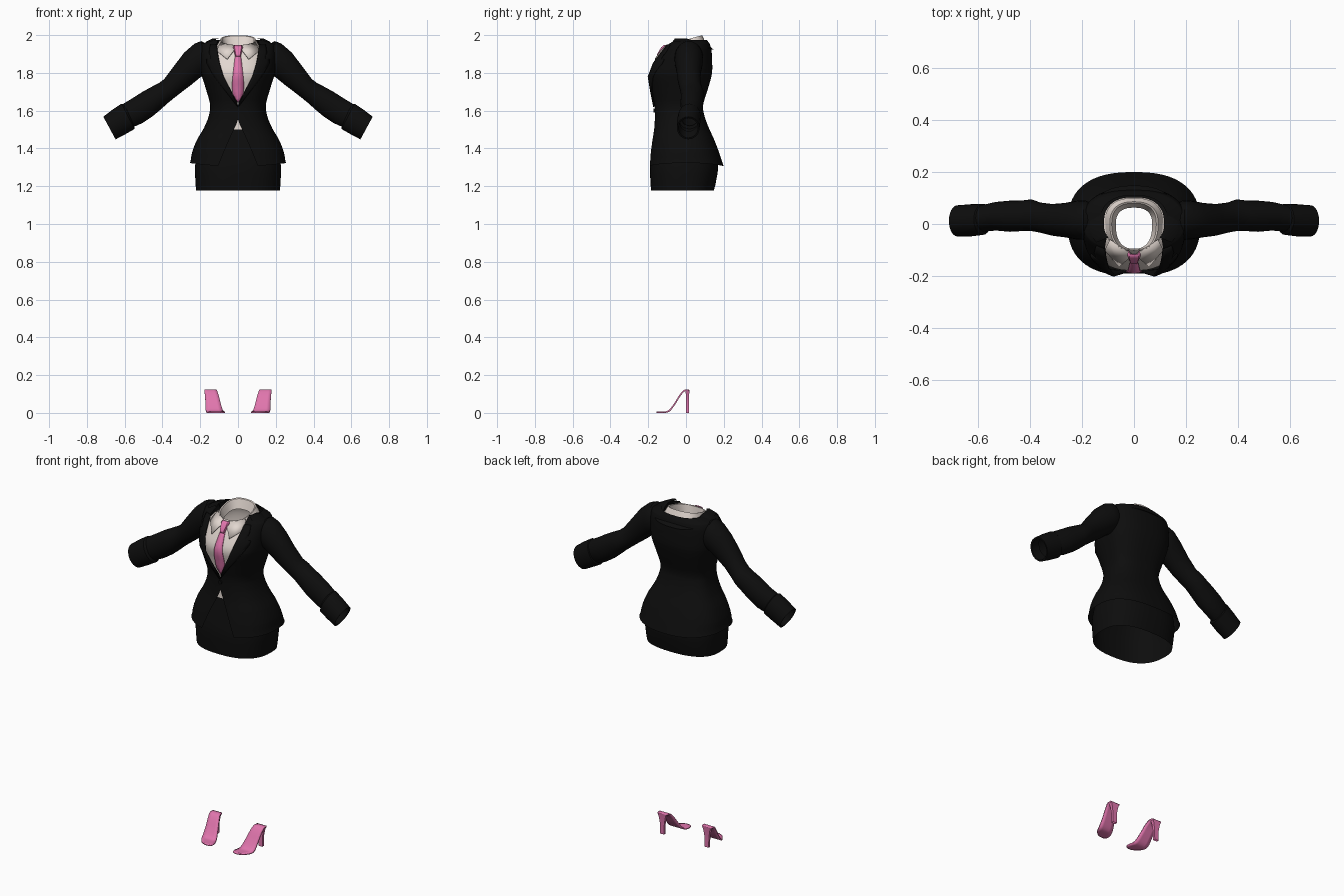
import bpy, math
from math import sin, cos, pi, asin

if "Cube" in bpy.data.objects:
    bpy.data.objects.remove(bpy.data.objects["Cube"])


def material(name, rgb):
    m = bpy.data.materials.new(name)
    m.diffuse_color = (*rgb, 1)
    m.use_nodes = True
    m.node_tree.nodes["Principled BSDF"].inputs["Base Color"].default_value = m.diffuse_color
    return m


BLACK = material("suit black", (0.004, 0.004, 0.004))
WHITE = material("shirt cream", (0.76, 0.68, 0.63))
PINK = material("pink", (0.75, 0.18, 0.42))


def loft(name, rows, mat, closed=False, mirror=False, thick=0, angle=40):
    """Skin a grid of points; closed joins the end of each row to its start."""
    n = len(rows[0])
    verts = [p for r in rows for p in r]
    faces = []
    for r in range(len(rows) - 1):
        for i in range(n if closed else n - 1):
            j = (i + 1) % n
            faces.append((r * n + i, r * n + j, (r + 1) * n + j, (r + 1) * n + i))
    me = bpy.data.meshes.new(name)
    me.from_pydata(verts, [], faces)
    me.materials.append(mat)
    ob = bpy.data.objects.new(name, me)
    bpy.context.collection.objects.link(ob)
    if thick:
        s = ob.modifiers.new("thickness", 'SOLIDIFY')
        s.thickness, s.offset = thick, -1
    if mirror:
        ob.modifiers.new("mirror", 'MIRROR').use_clip = False
    bpy.ops.object.select_all(action='DESELECT')
    ob.select_set(True)
    bpy.context.view_layer.objects.active = ob
    bpy.ops.object.shade_smooth_by_angle(angle=math.radians(angle))
    return ob


def sample(rows, k):
    """Smoothly interpolate rows keyed by their first value."""
    i = 0
    while i < len(rows) - 2 and k > rows[i + 1][0]:
        i += 1
    a, b = rows[i], rows[i + 1]
    p, q = rows[max(i - 1, 0)], rows[min(i + 2, len(rows) - 1)]
    h = b[0] - a[0]
    t = (k - a[0]) / h
    out = [k]
    for c in range(1, len(a)):
        m0 = (b[c] - p[c]) / (b[0] - p[0]) * h
        m1 = (q[c] - a[c]) / (q[0] - a[0]) * h
        out.append((2*t**3 - 3*t*t + 1) * a[c] + (t**3 - 2*t*t + t) * m0
                   + (3*t*t - 2*t**3) * b[c] + (t**3 - t*t) * m1)
    return out


def steps(a, b, n):
    return [a + (b - a) * i / (n - 1) for i in range(n)]


def section(z, rx, yf, yb, t):
    """Point on a rounded-box cross-section, t = 0 at the front."""
    s, c = sin(t), cos(t)
    x = math.copysign(rx * abs(s) ** 0.8, s)
    y = (yf if c > 0 else yb) * abs(c) ** 0.8
    return (x, y, z)


def ring(z, rx, yf, yb, gap=0, n=56, closed=True):
    if closed:
        return [section(z, rx, yf, yb, 2 * pi * i / n) for i in range(n)]
    t0 = asin(min(1, max(0, gap) / rx) ** 1.25)
    return [section(z, rx, yf, yb, t) for t in steps(t0, 2 * pi - t0, n)]


# body profiles: z, half width, front y, back y (jacket also: half gap in front)
JACKET = [(1.305, .255, -.2, .2, .105), (1.38, .243, -.19, .175, .075),
          (1.45, .215, -.178, .148, .045), (1.5, .185, -.169, .125, .022),
          (1.555, .16, -.165, .103, 0), (1.61, .147, -.165, .09, 0),
          (1.645, .15, -.169, .094, .004), (1.715, .17, -.187, .116, .045),
          (1.80, .195, -.204, .138, .086), (1.87, .2, -.168, .138, .102),
          (1.92, .2, -.128, .135, .11), (1.955, .19, -.1, .125, .112),
          (1.975, .13, -.075, .11, .105)]
SHIRT = [(1.49, .165, -.15, .1), (1.61, .13, -.148, .075), (1.715, .15, -.165, .1),
         (1.80, .175, -.18, .12), (1.87, .17, -.15, .12), (1.92, .145, -.12, .11),
         (1.945, .11, -.1, .095)]
SKIRT = [(1.178, .222, -.185, .148), (1.22, .225, -.188, .158), (1.31, .227, -.19, .17),
         (1.42, .205, -.17, .145), (1.5, .168, -.156, .11)]

zs = sorted(set(steps(1.305, 1.975, 28) + [r[0] for r in JACKET]))
coat = [ring(*sample(JACKET, z), closed=False) for z in zs]
# hem rises slightly at the sides
coat[0] = [(x, y, z + 0.07 * x * x / .255) for x, y, z in coat[0]]
loft("jacket_body", coat, BLACK)
loft("shirt_body", [ring(*sample(SHIRT, z)) for z in steps(1.49, 1.945, 24)], WHITE, True)
loft("skirt", [ring(*sample(SKIRT, z)) for z in steps(1.178, 1.5, 12)], BLACK, True)

# lapels: raised plates along the neckline, z and width, notched near the top
LAPEL = [(1.62, .003), (1.70, .028), (1.78, .05), (1.85, .068), (1.872, .066),
         (1.876, .042), (1.91, .045), (1.95, .035)]
rows = []
for z, w in LAPEL:
    _, rx, yf, _, g = sample(JACKET, z)
    xs = [max(g, 0) + w * u for u in steps(0, 1, 5)]
    rows.append([(x, yf * (1 - (x / rx) ** 2.5) ** .4 - .008, z) for x in xs])
loft("lapel", rows, BLACK, mirror=True, thick=.008)

# jacket collar folded over the back of the neck
band = []
for z, rx, yf, yb in [(1.965, .17, -.11, .148), (1.983, .135, -.09, .122),
                      (1.98, .116, -.08, .103)]:
    pts = [section(z, rx, yf, yb, t) for t in steps(.95, 2 * pi - .95, 36)]
    band.append([(x, y, h - .3 * max(y, 0)) for x, y, h in pts])
loft("jacket_collar", band, BLACK)

# jacket button
bpy.ops.mesh.primitive_cylinder_add(vertices=16, radius=.011, depth=.008,
                                    location=(0, -.168, 1.6), rotation=(pi / 2, 0, 0))
bpy.context.object.name = "jacket_button"
bpy.context.object.data.materials.append(BLACK)


# sleeves: top x, top z, bottom x, bottom z, half depth, centre y
def tube(name, rings, n=24):
    rows = []
    for tx, tz, bx, bz, ry, cy in rings:
        rows.append([((tx + bx) / 2 + (tx - bx) / 2 * cos(a), cy - ry * sin(a),
                      (tz + bz) / 2 + (tz - bz) / 2 * cos(a))
                     for a in [2 * pi * i / n for i in range(n)]])
    loft(name, rows, BLACK, True, True)


tube("sleeve", [(.17, 1.955, .175, 1.79, .07, .015), (.195, 1.968, .185, 1.785, .076, .015),
                (.23, 1.955, .205, 1.772, .075, .015), (.285, 1.907, .25, 1.735, .066, .015),
                (.34, 1.835, .29, 1.705, .061, .016), (.39, 1.768, .335, 1.67, .058, .025),
                (.42, 1.745, .372, 1.64, .061, .034), (.45, 1.73, .405, 1.61, .059, .032),
                (.505, 1.70, .45, 1.572, .06, .03), (.56, 1.665, .505, 1.535, .055, .03),
                (.61, 1.635, .55, 1.515, .052, .022)])
tube("cuff", [(.60, 1.632, .55, 1.52, .05, .02), (.617, 1.637, .548, 1.503, .06, .018),
              (.665, 1.605, .597, 1.475, .062, .014), (.713, 1.568, .648, 1.448, .06, .012),
              (.706, 1.56, .652, 1.456, .052, .012), (.66, 1.595, .606, 1.491, .048, .014)])

# shirt collar: tilted stand folded outwards, higher at the back
stand = []
for z, rx, yf, yb in [(1.94, .113, -.118, .1), (1.976, .093, -.102, .086),
                      (1.974, .086, -.1, .08), (1.925, .07, -.095, .063)]:
    stand.append([(x, y, h + .27 * y) for x, y, h in ring(z, rx, yf, yb, n=40)])
loft("shirt_collar", stand, WHITE, True)

# pointed collar wings
loft("collar_wing", [[(.058, -.166, 1.873), (.113, -.102, 1.918)],
                     [(.004, -.12, 1.943), (.094, -.062, 1.962)]],
     WHITE, mirror=True, thick=.004)

# tie: z, half width, following the shirt front
TIE = [(1.645, .006), (1.68, .026), (1.74, .031), (1.80, .026), (1.895, .015)]
rows = []
for z in steps(1.645, 1.895, 14):
    w, y = sample(TIE, z)[1], sample(SHIRT, z)[2]
    rows.append([(-w, y - .007, z), (0, y - .011, z), (w, y - .007, z)])
loft("tie_blade", rows, PINK, thick=.005)
loft("tie_knot", [[(-w, y + .012, z), (-w * .7, y, z), (w * .7, y, z), (w, y + .012, z)]
                  for z, w, y in [(1.888, .014, -.155), (1.9, .018, -.153),
                                  (1.935, .026, -.132), (1.947, .022, -.118)]],
     PINK, thick=.005)

# shoes: arched soles, x, y, z, half width from toe to heel
SOLE = [(-.157, .097, .008, .012), (-.147, .102, .008, .031), (-.12, .114, .008, .044),
        (-.092, .125, .014, .045), (-.062, .132, .052, .040), (-.035, .139, .095, .036),
        (-.012, .145, .121, .033), (.016, .147, .124, .030)]
rows = []
for y in steps(-.157, .016, 22):
    _, x, z, w = sample(SOLE, y)
    rows.append([(x + w * u, y, max(z, .008)) for u in steps(-1, 1, 5)])
loft("shoe_sole", rows, PINK, mirror=True, thick=.008)

# tapered shoe heels
heel = []
for z, w, d in [(0, .013, .007), (.06, .014, .007), (.1, .021, .009), (.12, .028, .011)]:
    heel.append([(.147 + w * a, .008 + d * b, z)
                 for a, b in [(-1, -1), (0, -1), (1, -1), (1, 1), (0, 1), (-1, 1)]])
loft("shoe_heel", heel, PINK, closed=True, mirror=True)
